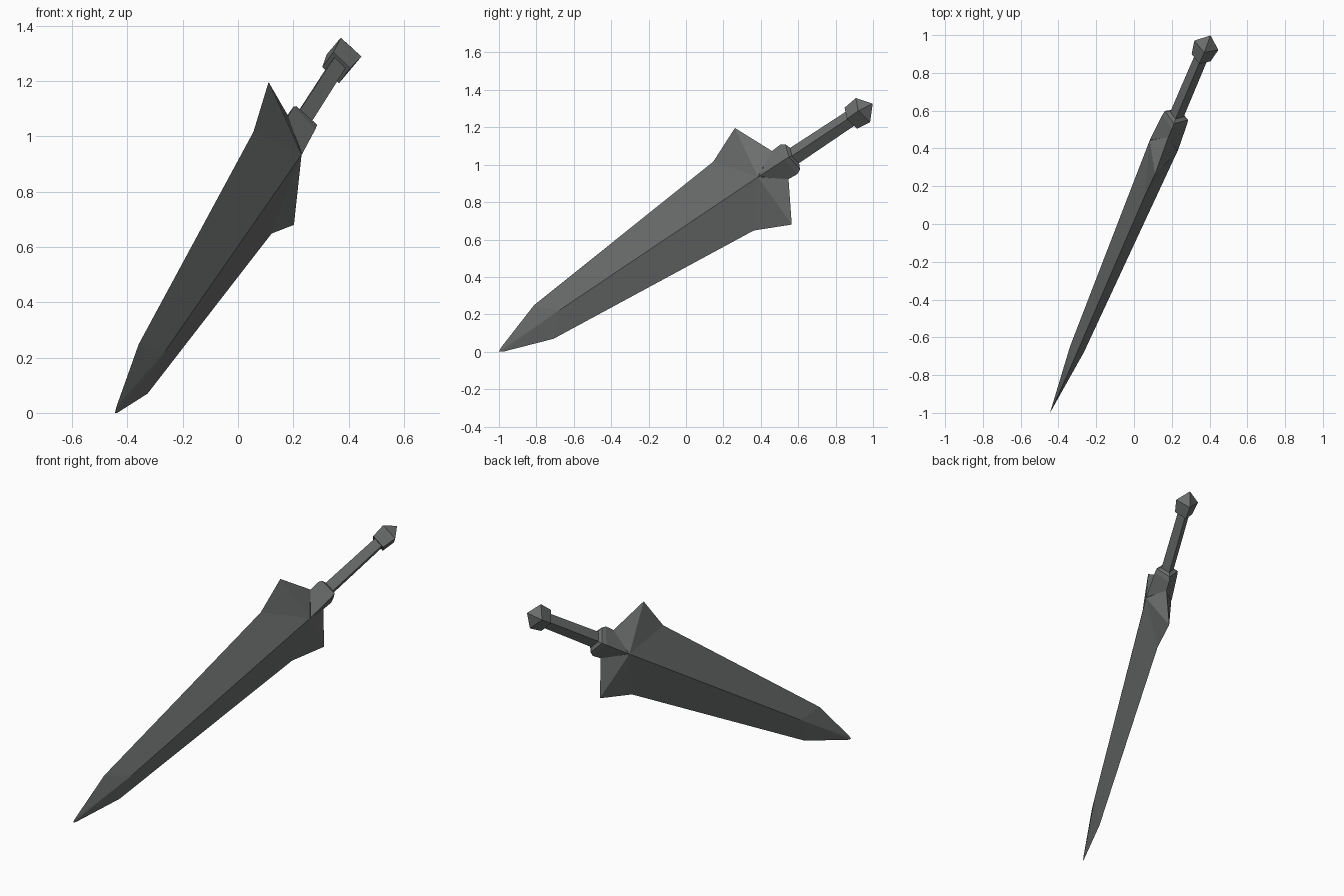
import bpy, bmesh
from mathutils import Vector, Matrix

if "Cube" in bpy.data.objects:
    bpy.data.objects.remove(bpy.data.objects["Cube"])

# Dagger frame: local x = blade width, y = blade thickness, z = along the dagger from its tip
along = Vector((0.334, 0.785, 0.521)).normalized()
width = Vector((-0.152, -0.503, 0.851))
width = (width - along * width.dot(along)).normalized()
thick = along.cross(width)
frame = Matrix((width, thick, along)).transposed().to_4x4()
frame.translation = (-0.445, -1.0, 0.0)

steel = bpy.data.materials.new("dark grey steel")
steel.use_nodes = True
grey = (0.15, 0.155, 0.155, 1)
steel.diffuse_color = grey
steel.node_tree.nodes["Principled BSDF"].inputs["Base Color"].default_value = grey


def finish(name, bm):
    bmesh.ops.remove_doubles(bm, verts=bm.verts, dist=0.0005)
    bmesh.ops.recalc_face_normals(bm, faces=bm.faces)
    bm.transform(frame)
    mesh = bpy.data.meshes.new(name)
    bm.to_mesh(mesh)
    bm.free()
    mesh.materials.append(steel)
    bpy.context.collection.objects.link(bpy.data.objects.new(name, mesh))


def diamond_loft(name, rings):
    """Each ring: half width, its station, half thickness, its station."""
    bm = bmesh.new()
    loops = [[bm.verts.new(p) for p in ((w, 0, tw), (0, h, th), (-w, 0, tw), (0, -h, th))]
             for w, tw, h, th in rings]
    for a, b in zip(loops, loops[1:]):
        for i in range(4):
            j = (i + 1) % 4
            bm.faces.new((a[i], a[j], b[j], b[i]))
    bm.faces.new(loops[0])
    bm.faces.new(loops[-1])
    finish(name, bm)


# Blade: one quarter, mirrored across width and thickness
tip, nib, belly = (0, 0, 0), (0.012, 0, 0.02), (0.105, 0, 0.305)
shoulder, wing, root = (0.216, 0, 1.597), (0.303, 0, 1.80), (0.088, 0, 1.915)
ridge, peak = (0, 0.04, 0.43), (0, 0.079, 1.80)
quarter = [(tip, nib, ridge), (nib, belly, ridge), (belly, shoulder, peak, ridge),
           (shoulder, wing, peak), (wing, root, peak)]
bm = bmesh.new()
for sx in (1, -1):
    for sy in (1, -1):
        for face in quarter:
            bm.faces.new([bm.verts.new((x * sx, y * sy, z)) for x, y, z in face])
finish("blade", bm)

# Collar wedge growing out of the blade ridge
diamond_loft("collar", [(0.088, 1.912, 0.08, 1.803), (0.092, 1.975, 0.07, 1.975),
                        (0.078, 2.0, 0.066, 2.005), (0.05, 2.012, 0.042, 2.012)])

# Grip
diamond_loft("grip", [(0.048, 2.0, 0.038, 2.0), (0.044, 2.42, 0.036, 2.42)])

# Pommel with a pointed end
diamond_loft("pommel", [(0.066, 2.395, 0.054, 2.395), (0.076, 2.478, 0.068, 2.478),
                        (0.002, 2.543, 0.002, 2.543)])
